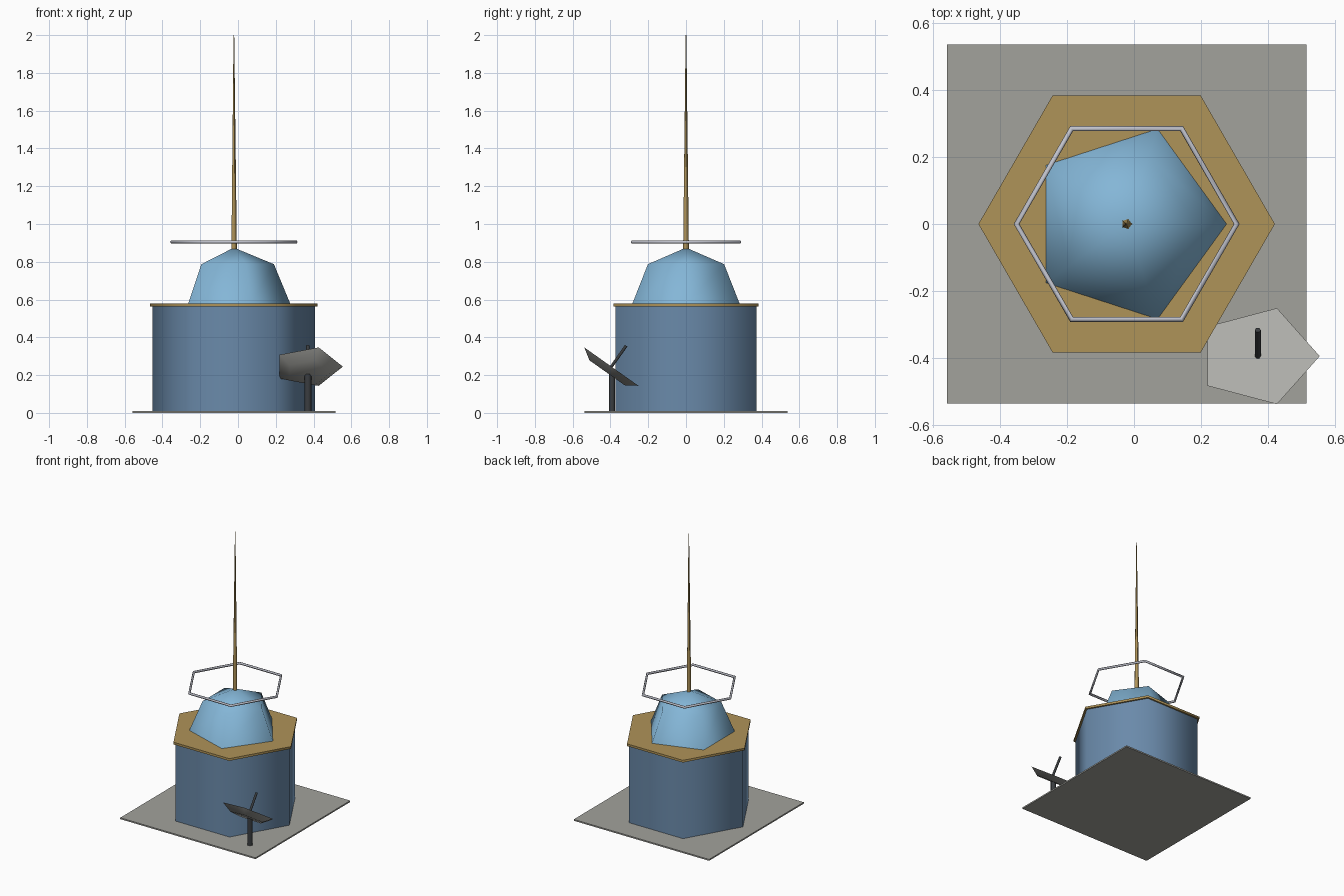
import bpy
import bmesh
from math import cos, sin, pi, radians

cube = bpy.data.objects.get("Cube")
if cube:
    bpy.data.objects.remove(cube, do_unlink=True)

AXIS_X = -0.022


def material(name, rgb):
    """Flat material from display values, stored as linear."""
    col = [(c / 255 / 12.92) if c < 11 else ((c / 255 + 0.055) / 1.055) ** 2.4 for c in rgb] + [1]
    m = bpy.data.materials.new(name)
    m.use_nodes = True
    m.diffuse_color = col
    m.node_tree.nodes["Principled BSDF"].inputs["Base Color"].default_value = col
    return m


stone = material("grey stone", (162, 162, 156))
wall = material("slate blue", (106, 138, 170))
brass = material("brass", (175, 147, 88))
glass = material("sky blue", (132, 182, 215))
steel = material("pale steel", (192, 194, 204))
dish_grey = material("dish grey", (174, 174, 169))
dark = material("dark metal", (58, 61, 64))


def finish(obj, mat, angle=80):
    obj.data.materials.append(mat)
    bpy.ops.object.select_all(action="DESELECT")
    obj.select_set(True)
    bpy.context.view_layer.objects.active = obj
    bpy.ops.object.shade_smooth_by_angle(angle=radians(angle))
    return obj


def turned(name, profile, sides, mat, loc=(AXIS_X, 0, 0), tilt=0.0):
    """Spin a (radius, height) profile, bottom to top, with a corner on +x."""
    bm = bmesh.new()
    rings = []
    for r, z in profile:
        count = sides if r > 0 else 1
        rings.append([bm.verts.new((r * cos(2 * pi * i / sides), r * sin(2 * pi * i / sides), z))
                      for i in range(count)])
    for low, high in zip(rings, rings[1:]):
        for i in range(sides):
            j = (i + 1) % sides
            if len(high) == 1:
                bm.faces.new((low[i], low[j], high[0]))
            else:
                bm.faces.new((low[i], low[j], high[j], high[i]))
    for ring in (rings[0], rings[-1]):
        if len(ring) > 1:
            bm.faces.new(ring)
    bmesh.ops.recalc_face_normals(bm, faces=bm.faces)
    mesh = bpy.data.meshes.new(name)
    bm.to_mesh(mesh)
    bm.free()
    obj = bpy.data.objects.new(name, mesh)
    obj.location = loc
    obj.rotation_euler.x = tilt
    bpy.context.collection.objects.link(obj)
    return finish(obj, mat)


# Ground slab
bpy.ops.mesh.primitive_cube_add(size=1, location=(AXIS_X, 0, 0.005))
slab = bpy.context.object
slab.name = "ground_slab"
slab.scale = (1.074, 1.074, 0.01)
finish(slab, stone, 30)

# Hexagonal building, roof plate and five-sided dome
turned("building_wall", [(0.43, 0.008), (0.43, 0.565)], 6, wall)
turned("roof_plate", [(0.443, 0.562), (0.443, 0.578)], 6, brass)
R = 0.3
turned("dome", [(R * cos(a), 0.575 + R * sin(a)) for a in (0, pi / 4)] + [(0, 0.575 + R)], 5, glass)

# Tapered mast and the hexagonal ring around it
turned("mast", [(0.016, 0.86), (0.002, 2.0)], 5, brass)
bpy.ops.mesh.primitive_torus_add(location=(AXIS_X, 0, 0.905), major_segments=6, minor_segments=6,
                                 major_radius=0.329, minor_radius=0.0085)
ring = bpy.context.object
ring.name = "antenna_ring"
finish(ring, steel)

# Dish on its post, tilted towards the back
DISH = (0.37, -0.395, 0.245)
TILT = radians(-35.3)
turned("dish_post", [(0.019, 0.008), (0.019, 0.215)], 6, dark, (0.37, -0.392, 0))
turned("dish", [(0.12, -0.04), (0.185, 0)], 5, dish_grey, DISH, TILT)
turned("dish_feed", [(0.009, -0.01), (0.009, 0.135)], 6, dark, DISH, TILT)
